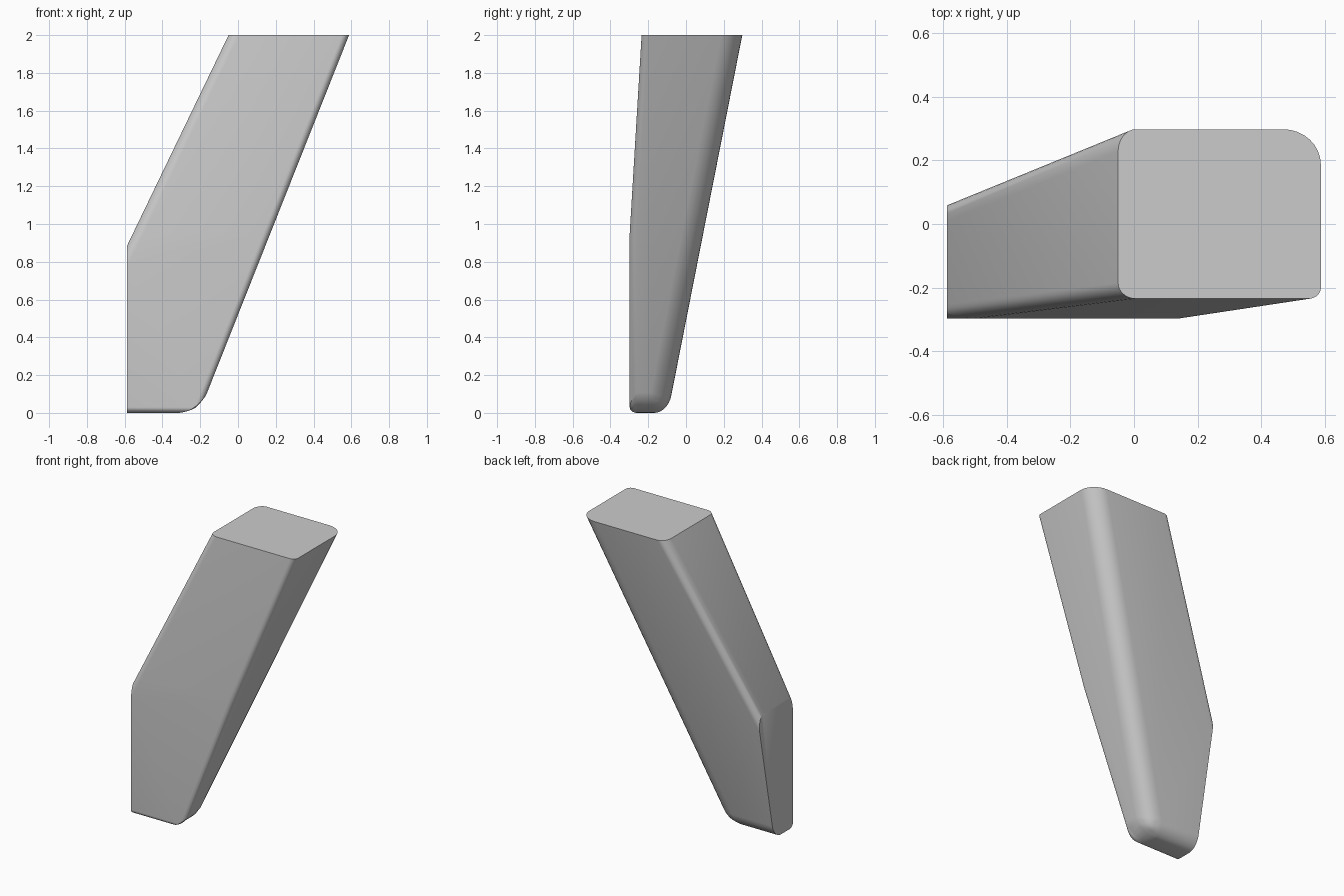
import bpy
import bmesh
import math
from mathutils import Vector

cube = bpy.data.objects.get("Cube")
if cube:
    bpy.data.objects.remove(cube, do_unlink=True)

# Single flat colour
grey = bpy.data.materials.new("light grey")
grey.use_nodes = True
colour = (0.6, 0.6, 0.6, 1)
grey.diffuse_color = colour
grey.node_tree.nodes["Principled BSDF"].inputs["Base Color"].default_value = colour


def slice_off(bm, point, normal):
    """Remove everything outside a plane and close the opening."""
    geom = bm.verts[:] + bm.edges[:] + bm.faces[:]
    cut = bmesh.ops.bisect_plane(bm, geom=geom, plane_co=point, plane_no=normal,
                                 dist=1e-5, clear_outer=True)["geom_cut"]
    rim = [e for e in cut if isinstance(e, bmesh.types.BMEdge) and e.is_boundary]
    bmesh.ops.holes_fill(bm, edges=rim, sides=0)
    bmesh.ops.recalc_face_normals(bm, faces=bm.faces[:])


def side_of(face):
    """Name the side a face looks towards."""
    n = face.normal
    axis = max(range(3), key=lambda i: abs(n[i]))
    names = (("left", "right"), ("front", "back"), ("bottom", "top"))
    return names[axis][n[axis] > 0]


# Slanted tapering block, carved from a box by its planes
bm = bmesh.new()
bmesh.ops.create_cube(bm, size=6)
for point, normal in (
    ((0, 0, 2), (0, 0, 1)),
    ((0, 0, 0), (0, 0, -1)),
    ((0.588, 0, 2), (1, 0, -0.397)),
    ((-0.05, 0, 2), (-1, 0, 0.482)),
    ((0, 0.298, 2), (0, 1, -0.197)),
    ((0, -0.235, 2), (0, -1, 0.06)),
    ((0, -0.298, 0), (0, -1, 0)),
):
    slice_off(bm, Vector(point), Vector(normal).normalized())

# Rounding for each pair of neighbouring sides
rounding = {
    frozenset(("right", "back")): 0.11,
    frozenset(("right", "front")): 0.035,
    frozenset(("left", "back")): 0.05,
    frozenset(("left", "front")): 0.05,
    frozenset(("bottom", "right")): 0.115,
    frozenset(("bottom", "back")): 0.09,
    frozenset(("bottom", "front")): 0.03,
}
weight = bm.edges.layers.float.new("bevel_weight_edge")
for e in bm.edges:
    e[weight] = rounding.get(frozenset(side_of(f) for f in e.link_faces), 0)

mesh = bpy.data.meshes.new("slanted_post")
bm.to_mesh(mesh)
bm.free()
post = bpy.data.objects.new("slanted_post", mesh)
bpy.context.collection.objects.link(post)
bpy.context.view_layer.objects.active = post
post.select_set(True)

bevel = post.modifiers.new("rounded_edges", "BEVEL")
bevel.limit_method = "WEIGHT"
bevel.width = 1
bevel.segments = 8
bevel.use_clamp_overlap = False
bpy.ops.object.modifier_apply(modifier=bevel.name)

# Flat upright end
bm = bmesh.new()
bm.from_mesh(mesh)
slice_off(bm, Vector((-0.588, 0, 0)), Vector((-1, 0, 0)))
bm.to_mesh(mesh)
bm.free()

mesh.materials.clear()
mesh.materials.append(grey)
bpy.ops.object.shade_smooth_by_angle(angle=math.radians(30))
